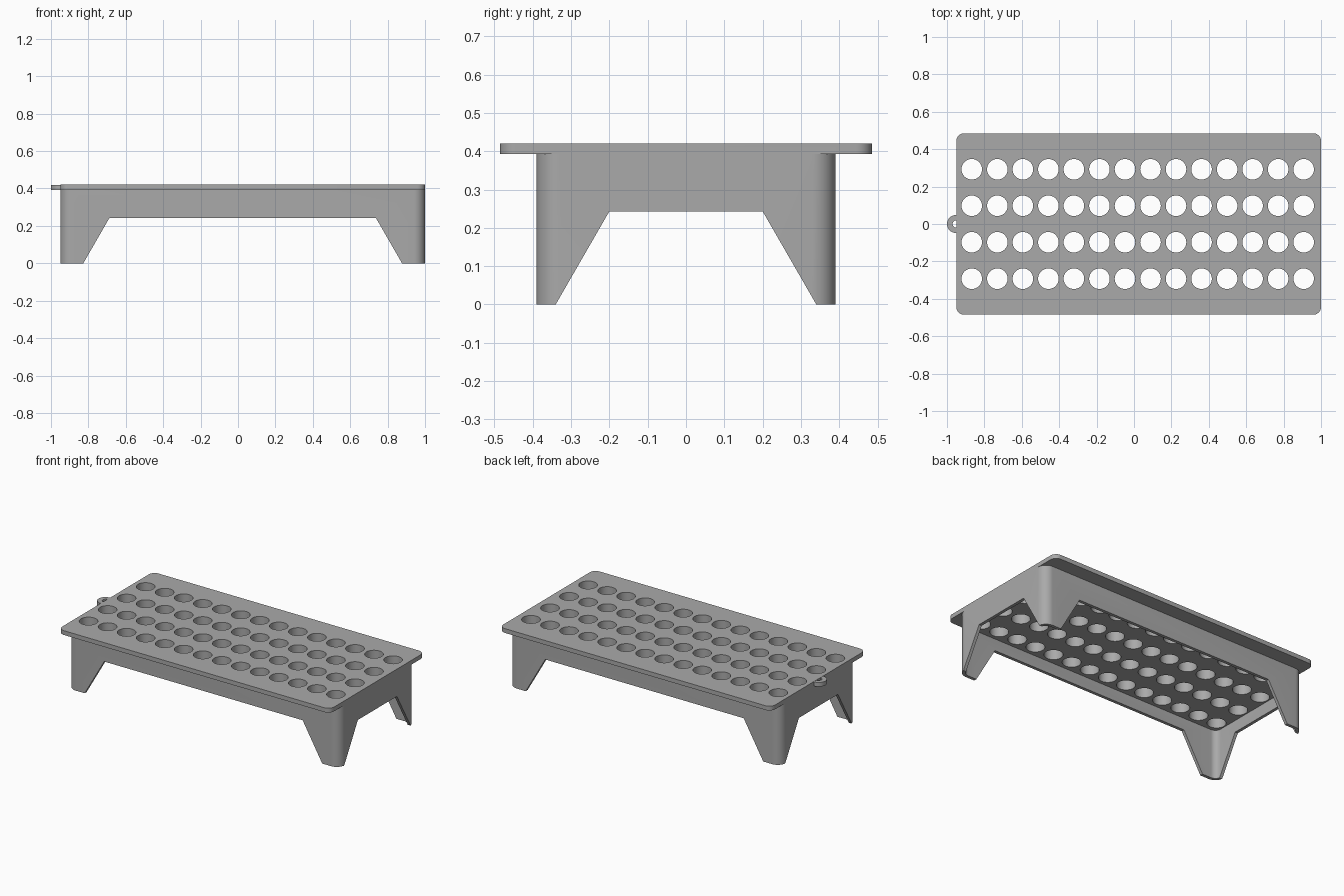
import bpy, bmesh
from math import cos, sin, pi, radians

if "Cube" in bpy.data.objects:
    bpy.data.objects.remove(bpy.data.objects["Cube"])

grey = bpy.data.materials.new("grey plastic")
grey.use_nodes = True
COLOUR = (0.4, 0.4, 0.4, 1)
grey.diffuse_color = COLOUR
grey.node_tree.nodes["Principled BSDF"].inputs["Base Color"].default_value = COLOUR

CX = 0.025            # middle of the tray; the lug sticks out at -x
HALF_X = 0.975
BLOCK_BOTTOM = 0.32


def rounded(hx, hy, r, steps=10):
    """Outline of a rounded rectangle centred on CX."""
    pts = []
    for k, (sx, sy) in enumerate([(1, 1), (-1, 1), (-1, -1), (1, -1)]):
        for i in range(steps + 1):
            a = (k + i / steps) * pi / 2
            pts.append((CX + sx * (hx - r) + r * cos(a), sy * (hy - r) + r * sin(a)))
    return pts


def circle(x, y, r, n=40):
    return [(x + r * cos(2 * pi * i / n), y + r * sin(2 * pi * i / n)) for i in range(n)]


def prism(name, outlines, lo, hi, place=lambda u, v, w: (u, v, w)):
    """Extrude each outline from lo to hi; place maps (u, v, depth) to xyz."""
    bm = bmesh.new()
    for pts in outlines:
        a = [bm.verts.new(place(u, v, lo)) for u, v in pts]
        b = [bm.verts.new(place(u, v, hi)) for u, v in pts]
        bm.faces.new(a[::-1])
        bm.faces.new(b)
        for i in range(len(a)):
            j = (i + 1) % len(a)
            bm.faces.new((a[i], a[j], b[j], b[i]))
    bmesh.ops.recalc_face_normals(bm, faces=bm.faces[:])
    mesh = bpy.data.meshes.new(name)
    bm.to_mesh(mesh)
    bm.free()
    mesh.materials.append(grey)
    ob = bpy.data.objects.new(name, mesh)
    bpy.context.collection.objects.link(ob)
    return ob


def combine(target, other, operation):
    mod = target.modifiers.new(operation, "BOOLEAN")
    mod.object, mod.operation, mod.solver = other, operation, "EXACT"
    bpy.context.view_layer.objects.active = target
    bpy.ops.object.modifier_apply(modifier=mod.name)
    bpy.data.objects.remove(other)


# Skirt with four legs, hollow below the block
rack = prism("rack_body", [rounded(HALF_X, 0.39, 0.06)], 0, 0.4)
combine(rack, prism("hollow", [rounded(HALF_X - 0.02, 0.37, 0.04)], -0.1, BLOCK_BOTTOM), "DIFFERENCE")


def notch(centre, foot, top):
    """Trapezoid that leaves the tapered legs standing."""
    slope = (foot - top) / 0.243
    low = foot + slope * 0.1
    return [(centre - low, -0.1), (centre + low, -0.1), (centre + top, 0.243), (centre - top, 0.243)]


combine(rack, prism("long_notch", [notch(CX, 0.852, 0.712)], -1, 1, lambda u, v, w: (u, w, v)), "DIFFERENCE")
combine(rack, prism("short_notch", [notch(0, 0.34, 0.2)], -2, 2, lambda u, v, w: (w, u, v)), "DIFFERENCE")

# Top plate with overhang along the long sides
combine(rack, prism("top_plate", [rounded(HALF_X, 0.485, 0.042)], 0.392, 0.42), "UNION")

# Grid of tube holes right through the block
holes = [circle(0.02 + (c - 6.5) * 0.1365, (r - 1.5) * 0.195, 0.055)
         for c in range(14) for r in range(4)]
combine(rack, prism("tube_holes", holes, 0.28, 0.5), "DIFFERENCE")

# Small ring lug on the right end
lug = prism("ring_lug", [circle(-0.952, 0, 0.048)], 0.392, 0.419)
combine(lug, prism("lug_hole", [circle(-0.95, 0, 0.02)], 0.3, 0.5), "DIFFERENCE")
combine(rack, lug, "UNION")

bpy.ops.object.select_all(action="DESELECT")
rack.select_set(True)
bpy.context.view_layer.objects.active = rack
bpy.ops.object.shade_smooth_by_angle(angle=radians(30))
